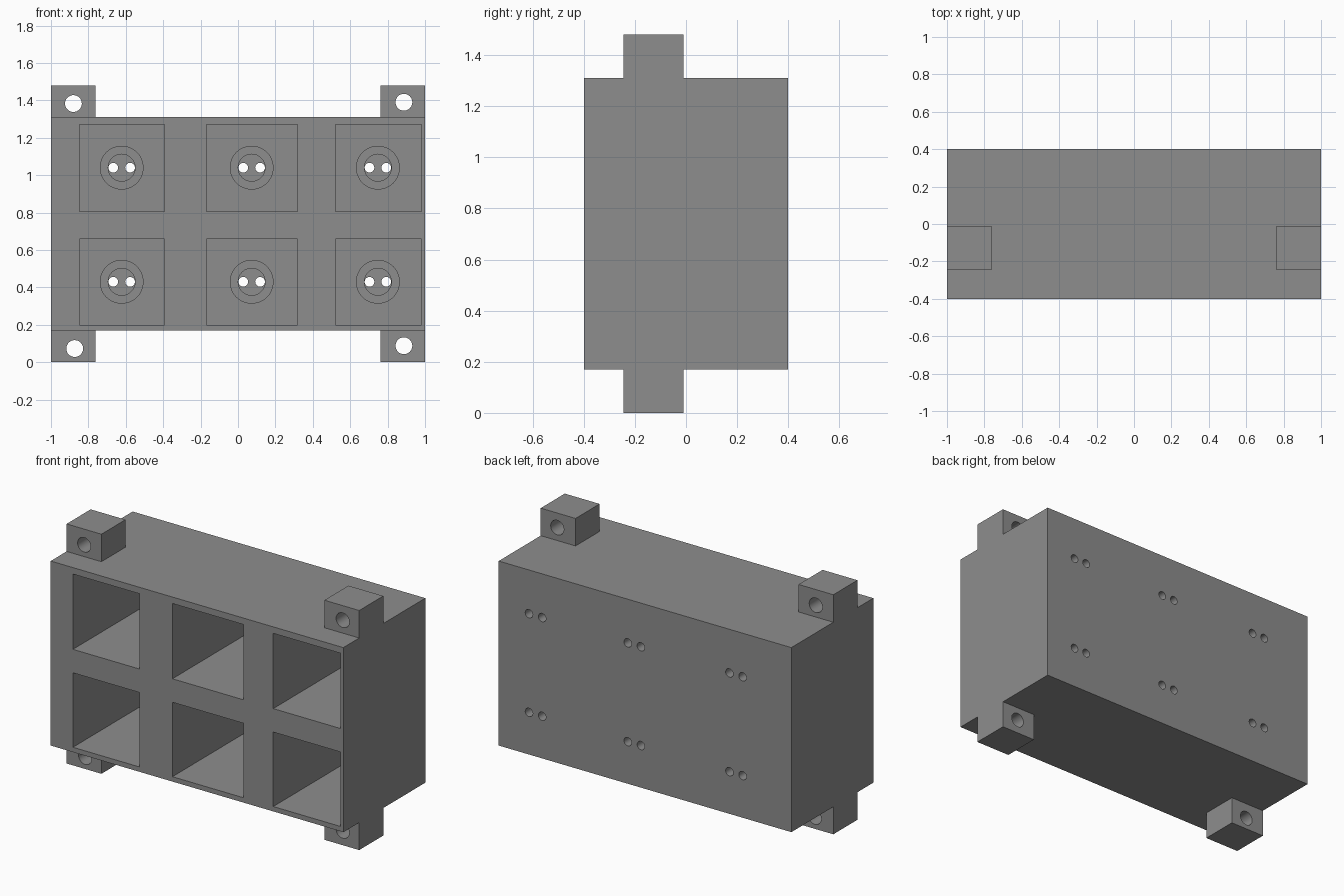
import bpy, bmesh, math
from mathutils import Matrix, Vector

if "Cube" in bpy.data.objects:
    bpy.data.objects.remove(bpy.data.objects["Cube"])

grey = bpy.data.materials.new("mid grey")
grey.diffuse_color = (0.27, 0.27, 0.27, 1)
grey.use_nodes = True
grey.node_tree.nodes["Principled BSDF"].inputs["Base Color"].default_value = grey.diffuse_color

Y0, Y1 = -0.40, 0.40           # body front and back
FLOOR = 0.34                   # inner face of the back wall
Z0, Z1, TOP = 0.17, 1.31, 1.48


def add_box(bm, x0, x1, y0, y1, z0, z1):
    size = Matrix.Diagonal((x1 - x0, y1 - y0, z1 - z0, 1))
    mid = Vector((x0 + x1, y0 + y1, z0 + z1)) / 2
    bmesh.ops.create_cube(bm, size=1, matrix=Matrix.Translation(mid) @ size)


def add_rod(bm, x, z, r, y0, y1, sides=32):
    m = Matrix.Translation((x, (y0 + y1) / 2, z)) @ Matrix.Rotation(math.pi / 2, 4, 'X')
    bmesh.ops.create_cone(bm, cap_ends=True, segments=sides, radius1=r,
                          radius2=r, depth=y1 - y0, matrix=m)


def make(name, bm):
    mesh = bpy.data.meshes.new(name)
    bm.to_mesh(mesh)
    bm.free()
    mesh.materials.append(grey)
    ob = bpy.data.objects.new(name, mesh)
    bpy.context.collection.objects.link(ob)
    return ob


def activate(ob):
    bpy.ops.object.select_all(action='DESELECT')
    ob.select_set(True)
    bpy.context.view_layer.objects.active = ob


def cut(ob, bm):
    cutter = make("cutter", bm)
    cutter.hide_render = True
    mod = ob.modifiers.new("cut", 'BOOLEAN')
    mod.operation, mod.solver, mod.object = 'DIFFERENCE', 'EXACT', cutter
    activate(ob)
    bpy.ops.object.modifier_apply(modifier=mod.name)
    bpy.data.objects.remove(cutter)


def smooth(ob):
    activate(ob)
    bpy.ops.object.shade_smooth_by_angle(angle=math.radians(30))


# Main block
bm = bmesh.new()
add_box(bm, -1, 1, Y0, Y1, Z0, Z1)
body = make("body", bm)

# Six open compartments: left, right and socket centre of each column
columns = [(-0.848, -0.393, -0.622), (-0.168, 0.318, 0.073), (0.521, 0.981, 0.748)]
rows = [(0.20, 0.66, 0.43), (0.805, 1.27, 1.04)]
pockets, pins = bmesh.new(), bmesh.new()
for x0, x1, cx in columns:
    for z0, z1, cz in rows:
        add_box(pockets, x0, x1, Y0 - 0.1, FLOOR, z0, z1)
        for side in (-1, 1):
            add_rod(pins, cx + side * 0.045, cz, 0.026, FLOOR - 0.1, Y1 + 0.1, 24)
cut(body, pockets)
cut(body, pins)
smooth(body)

# Round socket on the back wall of each compartment
for _, _, cx in columns:
    for _, _, cz in rows:
        bm = bmesh.new()
        add_rod(bm, cx, cz, 0.117, FLOOR - 0.14, FLOOR, 48)
        socket = make("socket", bm)
        bore = bmesh.new()
        add_rod(bore, cx, cz, 0.072, FLOOR - 0.3, FLOOR + 0.1, 48)
        cut(socket, bore)
        smooth(socket)

# Corner mounting lugs with their bolt holes
for side, z0, z1, hx, hz in [(-1, Z1, TOP, -0.88, 1.383), (1, Z1, TOP, 0.887, 1.39),
                             (-1, 0, Z0, -0.873, 0.073), (1, 0, Z0, 0.887, 0.088)]:
    bm = bmesh.new()
    xs = sorted((side, side * 0.762))
    add_box(bm, xs[0], xs[1], -0.245, -0.01, z0, z1)
    lug = make("mounting_lug", bm)
    hole = bmesh.new()
    add_rod(hole, hx, hz, 0.045, -0.4, 0.2)
    cut(lug, hole)
    smooth(lug)
